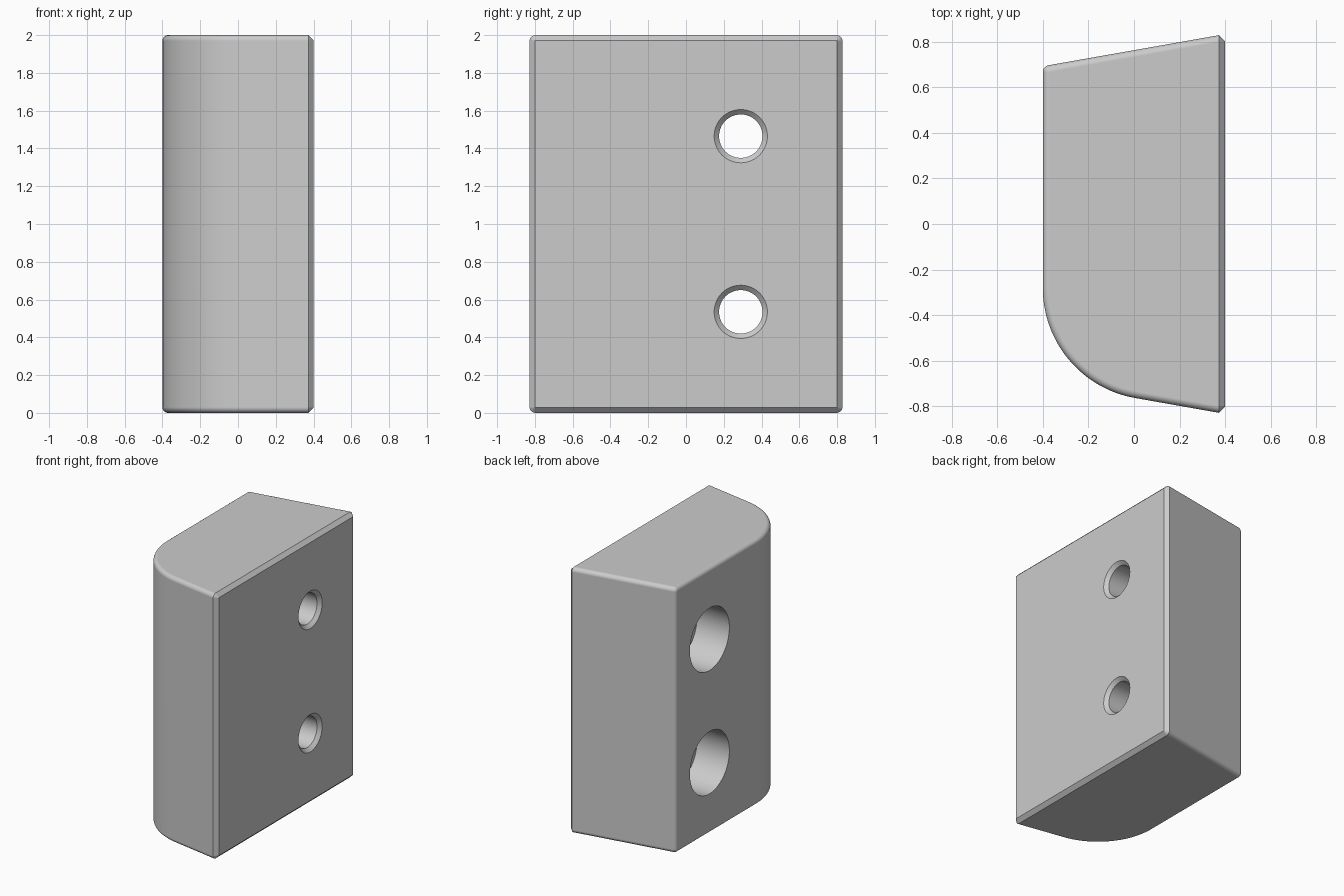
import bpy
import bmesh
from math import radians, cos, sin, tan, pi

default = bpy.data.objects.get("Cube")
if default:
    bpy.data.objects.remove(default, do_unlink=True)

# Main dimensions
HEIGHT = 2.0
LEFT_X, CHAMFER_X, FACE_X = -0.4, 0.372, 0.4
HALF_Y = 0.828
CHAMFER = FACE_X - CHAMFER_X
SLOPE = radians(10)          # draft of the front and back walls
ROUND = 0.03                 # small edge rounding
BIG_ROUND = 0.49             # large front corner
HOLE_Y, HOLE_Z = 0.29, (0.535, 1.465)

grey = bpy.data.materials.new("light grey")
grey.use_nodes = True
colour = (0.6, 0.6, 0.6, 1)
grey.diffuse_color = colour
grey.node_tree.nodes["Principled BSDF"].inputs["Base Color"].default_value = colour


def corner(radius, side, start, end, steps, inset):
    """Arc tangent to the flat side wall and to a sloping wall."""
    cx = LEFT_X + radius
    cy = side * (HALF_Y - (CHAMFER_X - cx) * tan(SLOPE) - radius / cos(SLOPE))
    r = radius - inset
    angles = [radians(start + (end - start) * i / steps) for i in range(steps + 1)]
    return [(cx + r * cos(a), cy + r * sin(a)) for a in angles]


def outline(inset):
    """Plan outline, counter-clockwise, shrunk inward by inset."""
    y = HALF_Y - inset / cos(SLOPE)
    return ([(CHAMFER_X, y)]
            + corner(ROUND, 1, 100, 180, 6, inset)
            + corner(BIG_ROUND, -1, 180, 260, 32, inset)
            + [(CHAMFER_X, -y)])


def make_object(name, bm):
    bmesh.ops.remove_doubles(bm, verts=bm.verts, dist=0.0001)
    bmesh.ops.recalc_face_normals(bm, faces=bm.faces)
    mesh = bpy.data.meshes.new(name)
    bm.to_mesh(mesh)
    bm.free()
    mesh.materials.append(grey)
    obj = bpy.data.objects.new(name, mesh)
    bpy.context.collection.objects.link(obj)
    return obj


def bridge(bm, a, b):
    for i in range(len(a)):
        j = (i + 1) % len(a)
        bm.faces.new((a[i], a[j], b[j], b[i]))


# Block: stacked outlines with rounded top and bottom edges
bm = bmesh.new()
steps = 6
arc = [(ROUND * (1 - sin(i * pi / 2 / steps)), ROUND * (1 - cos(i * pi / 2 / steps)))
       for i in range(steps + 1)]
layers = arc + [(inset, HEIGHT - z) for inset, z in reversed(arc)]
rings = [[bm.verts.new((x, y, z)) for x, y in outline(inset)] for inset, z in layers]
for low, high in zip(rings, rings[1:]):
    for i in range(len(low) - 1):
        bm.faces.new((low[i], low[i + 1], high[i + 1], high[i]))
bm.faces.new(rings[0])
bm.faces.new(rings[-1])

# Chamfered mounting face
rim = [r[0] for r in rings] + [r[-1] for r in reversed(rings)]
limit = HALF_Y - CHAMFER
inner = [bm.verts.new((FACE_X,
                       max(-limit, min(limit, v.co.y)),
                       max(CHAMFER, min(HEIGHT - CHAMFER, v.co.z)))) for v in rim]
bridge(bm, rim, inner)
bm.faces.new(inner)
block = make_object("mounting_block", bm)

# Counterbored screw holes with a countersunk exit
stations = [(-0.5, 0.235), (-0.13, 0.235), (-0.13, 0.115), (0.375, 0.115), (0.425, 0.167)]
sides = 64
for z in HOLE_Z:
    bm = bmesh.new()
    loops = [[bm.verts.new((x, HOLE_Y + r * cos(2 * pi * i / sides),
                            z + r * sin(2 * pi * i / sides))) for i in range(sides)]
             for x, r in stations]
    for a, b in zip(loops, loops[1:]):
        bridge(bm, a, b)
    bm.faces.new(loops[0])
    bm.faces.new(loops[-1])
    cutter = make_object("hole_cutter", bm)
    cutter.hide_render = True
    cut = block.modifiers.new("screw_hole", 'BOOLEAN')
    cut.operation = 'DIFFERENCE'
    cut.solver = 'EXACT'
    cut.object = cutter
    bpy.context.view_layer.objects.active = block
    bpy.ops.object.modifier_apply(modifier=cut.name)
    bpy.data.objects.remove(cutter, do_unlink=True)

# Smooth rounded edges, crisp chamfers and flat walls
bpy.ops.object.select_all(action='DESELECT')
block.select_set(True)
bpy.context.view_layer.objects.active = block
bpy.ops.object.shade_smooth_by_angle(angle=radians(30))
weighted = block.modifiers.new("flat_wall_normals", 'WEIGHTED_NORMAL')
weighted.keep_sharp = True
